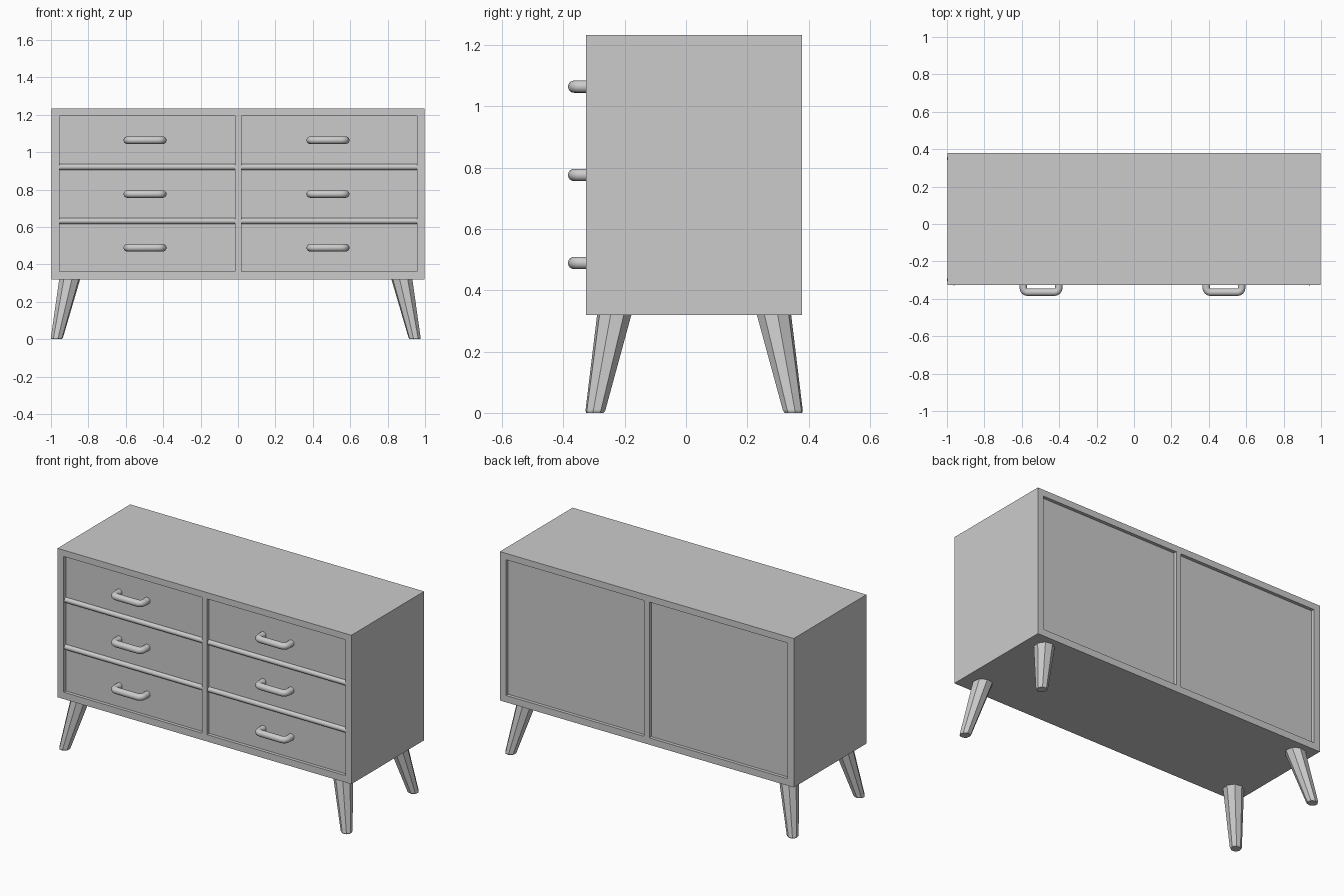
import bpy, bmesh, math
from mathutils import Matrix, Vector

if "Cube" in bpy.data.objects:
    bpy.data.objects.remove(bpy.data.objects["Cube"])


def finish(name, bm):
    bmesh.ops.recalc_face_normals(bm, faces=bm.faces)
    me = bpy.data.meshes.new(name)
    bm.to_mesh(me)
    bm.free()
    ob = bpy.data.objects.new(name, me)
    bpy.context.collection.objects.link(ob)
    return ob


def boxes(name, ranges):
    bm = bmesh.new()
    for x0, x1, y0, y1, z0, z1 in ranges:
        m = Matrix.Translation(((x0 + x1) / 2, (y0 + y1) / 2, (z0 + z1) / 2))
        bmesh.ops.create_cube(bm, size=1, matrix=m @ Matrix.Diagonal((x1 - x0, y1 - y0, z1 - z0, 1)))
    return finish(name, bm)


def smooth(ob):
    bpy.ops.object.select_all(action='DESELECT')
    bpy.context.view_layer.objects.active = ob
    ob.select_set(True)
    bpy.ops.object.shade_smooth_by_angle(angle=math.radians(40))


FRONT, BACK, RECESS = -0.326, 0.379, 0.02
BAYS = [(-0.955, -0.016), (0.019, 0.957)]

# Cabinet with two shallow recessed bays on the front and on the back
cabinet = boxes("cabinet", [(-0.997, 0.998, FRONT, BACK, 0.319, 1.233)])
cutter = boxes("bay_cutter", [(a, b, y - RECESS, y + RECESS, 0.361, 1.194)
                              for a, b in BAYS for y in (FRONT, BACK)])
cutter.hide_render = True
mod = cabinet.modifiers.new("bays", 'BOOLEAN')
mod.object, mod.operation, mod.solver = cutter, 'DIFFERENCE', 'EXACT'
bpy.context.view_layer.objects.active = cabinet
bpy.ops.object.modifier_apply(modifier=mod.name)
bpy.data.objects.remove(cutter)

# Rounded rails between the drawers
for a, b in BAYS:
    for z in (0.921, 0.632):
        bpy.ops.mesh.primitive_cylinder_add(vertices=16, radius=0.016, depth=b - a,
                                            location=((a + b) / 2, FRONT + RECESS, z),
                                            rotation=(0, math.pi / 2, 0))
        rail = bpy.context.object
        rail.name = "drawer_rail"
        smooth(rail)


# Bent bar handles
def handle(x, z):
    r, half, bar_y, bend = 0.02, 0.095, -0.365, 0.024
    pts = [(half, FRONT + RECESS + 0.005)]
    for i in range(5):
        t = math.radians(22.5 * i)
        pts.append((half - bend + bend * math.cos(t), bar_y + bend - bend * math.sin(t)))
    pts += [(-px, py) for px, py in reversed(pts)]
    bm = bmesh.new()
    rings = []
    for i, p in enumerate(pts):
        p0, p1 = Vector(pts[max(i - 1, 0)]), Vector(pts[min(i + 1, len(pts) - 1)])
        d = (p1 - p0).normalized()
        ring = []
        for k in range(16):
            t = math.tau * k / 16
            off = r * math.cos(t)
            ring.append(bm.verts.new((x + p[0] - d.y * off, p[1] + d.x * off, z + r * math.sin(t))))
        rings.append(ring)
    for a, b in zip(rings, rings[1:]):
        for k in range(16):
            bm.faces.new((a[k], a[k - 1], b[k - 1], b[k]))
    bm.faces.new(rings[0])
    bm.faces.new(rings[-1])
    smooth(finish("drawer_handle", bm))


for hx in (-0.497, 0.481):
    for hz in (1.064, 0.776, 0.489):
        handle(hx, hz)


# Splayed, tapered eight-sided legs
def leg(name, sx, sy):
    bm = bmesh.new()
    rings = []
    for z, r in ((0.0, 0.029), (0.007, 0.033), (0.33, 0.058)):
        f = z / 0.33
        cx, cy = 0.958 - 0.072 * f, 0.3235 - 0.065 * f
        rings.append([bm.verts.new((-0.012 + sx * (cx + r * math.cos(t)),
                                    0.0265 + sy * (cy + r * math.sin(t)), z))
                      for t in (math.radians(12 + 45 * k) for k in range(8))])
    for a, b in zip(rings, rings[1:]):
        for k in range(8):
            bm.faces.new((a[k], a[k - 1], b[k - 1], b[k]))
    bm.faces.new(rings[0])
    bm.faces.new(rings[-1])
    finish(name, bm)


for sx in (-1, 1):
    leg("front_leg", sx, -1)
    leg("back_leg", sx, 1)
